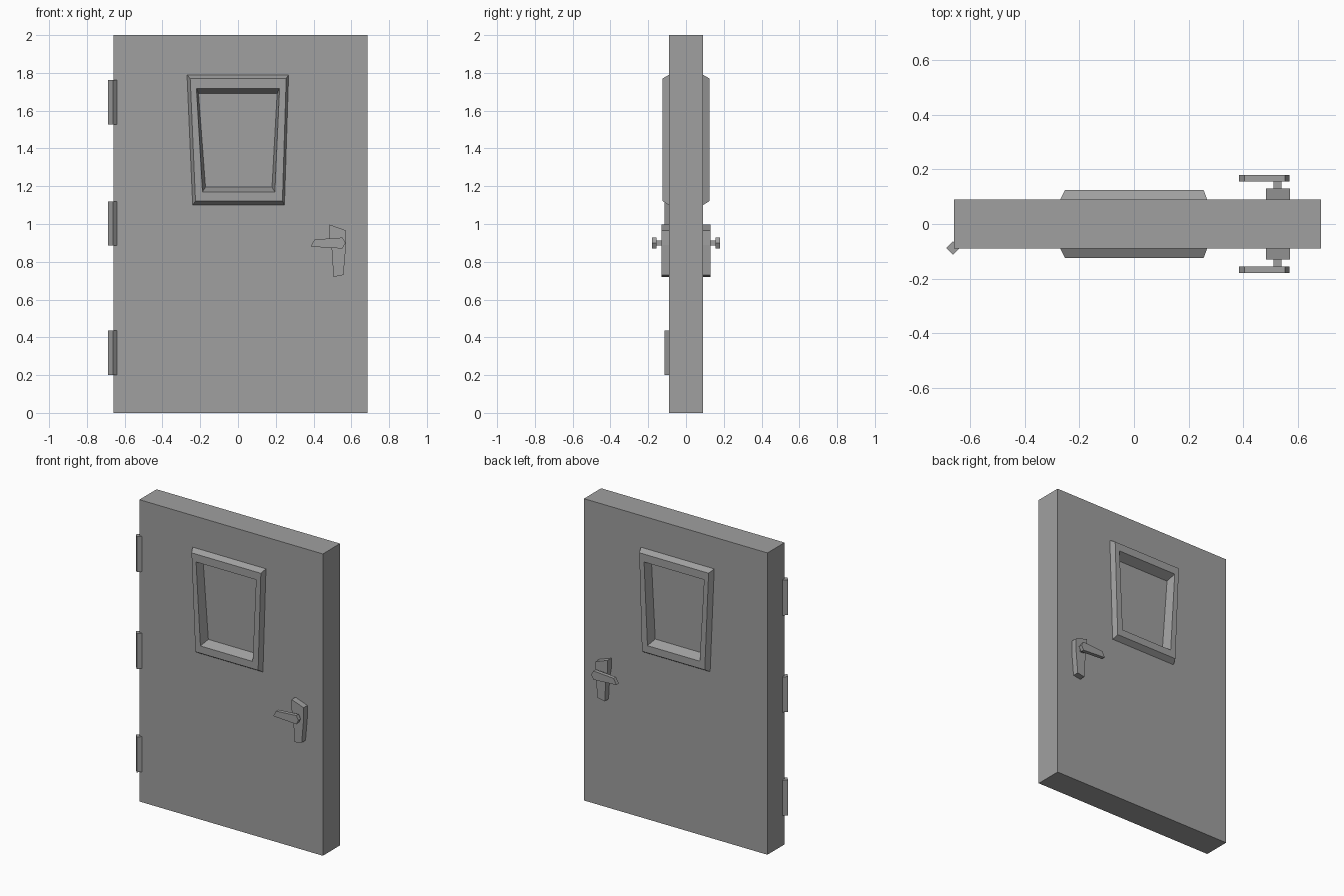
import bpy
import bmesh
from math import pi

cube = bpy.data.objects.get("Cube")
if cube:
    bpy.data.objects.remove(cube)

grey = bpy.data.materials.new("door grey")
grey.use_nodes = True
colour = (0.35, 0.35, 0.35, 1)
grey.diffuse_color = colour
grey.node_tree.nodes["Principled BSDF"].inputs["Base Color"].default_value = colour


def finish(name, bm):
    """Turn a bmesh into a grey object."""
    bmesh.ops.recalc_face_normals(bm, faces=bm.faces)
    mesh = bpy.data.meshes.new(name)
    bm.to_mesh(mesh)
    bm.free()
    mesh.materials.append(grey)
    obj = bpy.data.objects.new(name, mesh)
    bpy.context.collection.objects.link(obj)
    return obj


def loft(name, rings, caps=False):
    """Skin a run of rings, each given as (outline in x and z, y)."""
    bm = bmesh.new()
    loops = [[bm.verts.new((x, y, z)) for x, z in outline] for outline, y in rings]
    for a, b in zip(loops, loops[1:]):
        for i in range(len(a)):
            j = (i + 1) % len(a)
            bm.faces.new((a[i], a[j], b[j], b[i]))
    if caps:
        bm.faces.new(loops[0])
        bm.faces.new(loops[-1])
    return finish(name, bm)


def trapezoid(top_left, top_right, top, low_left, low_right, low):
    return [(top_left, top), (top_right, top), (low_right, low), (low_left, low)]


HALF = 0.09       # half the slab thickness
FACE = 0.125      # front of the window frame
PANE = 0.065      # recessed pane

slab = trapezoid(-0.66, 0.685, 2, -0.66, 0.685, 0)
frame_base = trapezoid(-0.27, 0.268, 1.79, -0.24, 0.246, 1.10)
frame_face = trapezoid(-0.253, 0.255, 1.77, -0.225, 0.235, 1.122)
frame_rim = trapezoid(-0.22, 0.22, 1.718, -0.188, 0.195, 1.17)
pane = trapezoid(-0.209, 0.207, 1.69, -0.172, 0.18, 1.195)

# Door slab, open where the window sits
loft("door_slab", [(frame_base, -HALF), (slab, -HALF), (slab, HALF), (frame_base, HALF)])

plate = [(0.484, 0.997), (0.572, 0.966), (0.572, 0.89), (0.558, 0.73),
         (0.505, 0.72), (0.497, 0.86), (0.484, 0.93)]
lever = [(0.384, 0.88), (0.405, 0.918), (0.553, 0.928), (0.569, 0.90), (0.553, 0.87)]
stem = trapezoid(0.512, 0.54, 0.912, 0.512, 0.54, 0.885)

# Window and handle on both sides
for side, s in (("front", -1), ("back", 1)):
    loft(side + "_window_frame", [(frame_base, s * HALF), (frame_face, s * FACE),
                                  (frame_rim, s * FACE), (pane, s * PANE)])
    bm = bmesh.new()
    bm.faces.new([bm.verts.new((x, s * PANE, z)) for x, z in pane[::s]])
    obj = finish(side + "_window_pane", bm)
    if obj.data.polygons[0].normal.y * s < 0:
        obj.data.flip_normals()
    loft(side + "_handle_plate", [(plate, s * HALF), (plate, s * 0.13)], caps=True)
    loft(side + "_handle_stem", [(stem, s * 0.13), (stem, s * 0.155)], caps=True)
    loft(side + "_handle_lever", [(lever, s * 0.155), (lever, s * 0.18)], caps=True)

# Square hinge pins turned corner-on at the front left edge
for name, z in (("top", 1.645), ("middle", 1.003), ("bottom", 0.318)):
    bpy.ops.mesh.primitive_cylinder_add(vertices=4, radius=0.025, depth=0.234,
                                        location=(-0.663, -0.088, z))
    hinge = bpy.context.object
    hinge.name = name + "_hinge"
    hinge.data.materials.append(grey)
